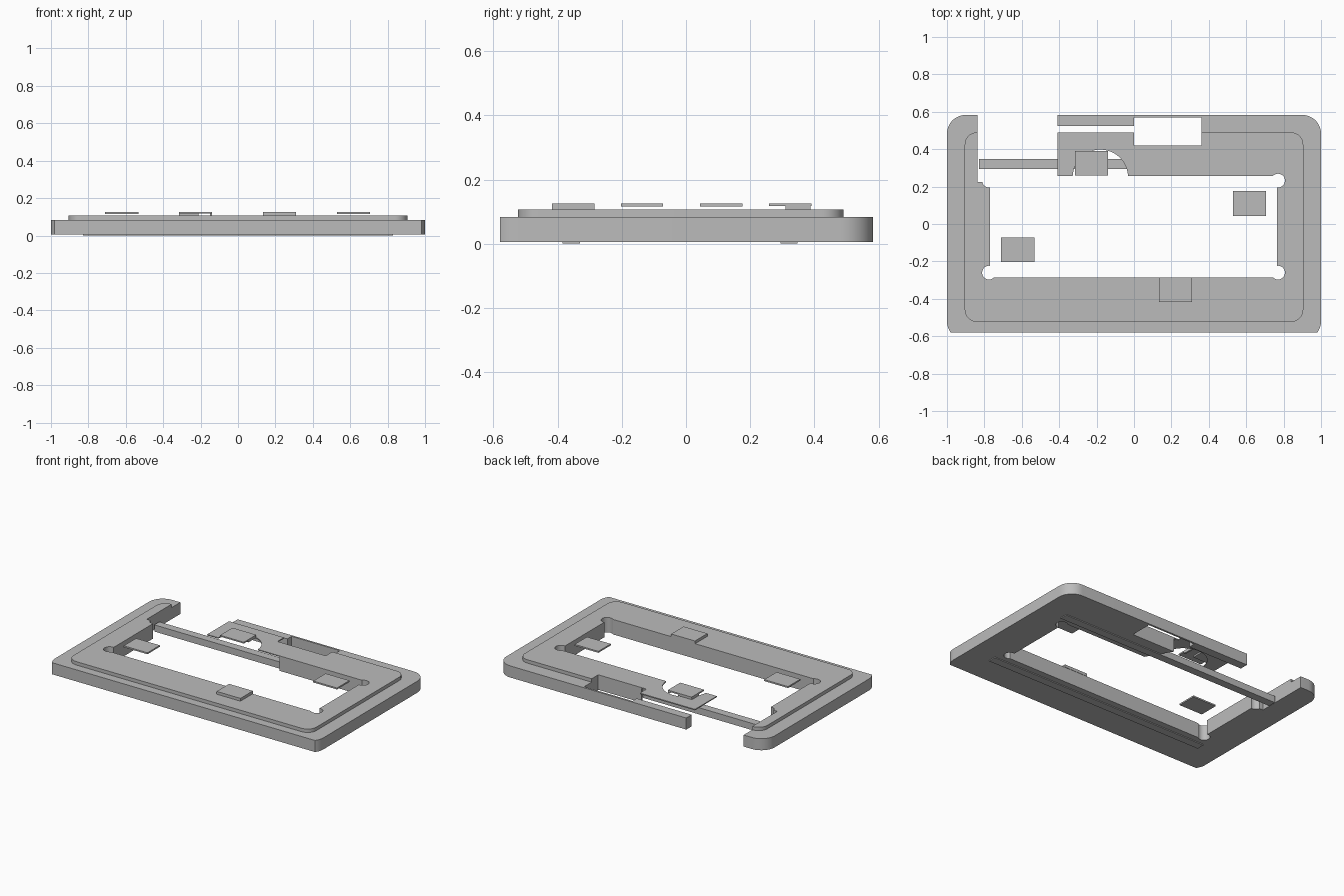
import bpy, bmesh, math

if "Cube" in bpy.data.objects:
    bpy.data.objects.remove(bpy.data.objects["Cube"], do_unlink=True)

grey = bpy.data.materials.new("plain grey")
grey.use_nodes = True
grey.diffuse_color = (0.5, 0.5, 0.5, 1)
grey.node_tree.nodes["Principled BSDF"].inputs["Base Color"].default_value = (0.5, 0.5, 0.5, 1)


def prism(name, outline, z0, z1):
    """Extrude a counter-clockwise outline from z0 to z1."""
    bm = bmesh.new()
    face = bm.faces.new([bm.verts.new((x, y, z0)) for x, y in outline])
    top = bmesh.ops.extrude_face_region(bm, geom=[face])["geom"]
    for v in top:
        if isinstance(v, bmesh.types.BMVert):
            v.co.z = z1
    bmesh.ops.recalc_face_normals(bm, faces=bm.faces)
    mesh = bpy.data.meshes.new(name)
    bm.to_mesh(mesh)
    bm.free()
    mesh.materials.append(grey)
    ob = bpy.data.objects.new(name, mesh)
    bpy.context.collection.objects.link(ob)
    return ob


def rect(x0, x1, y0, y1):
    return [(x0, y0), (x1, y0), (x1, y1), (x0, y1)]


def circle(x, y, r, n=32):
    return [(x + r * math.cos(math.tau * i / n), y + r * math.sin(math.tau * i / n))
            for i in range(n)]


def rounded(x0, x1, y0, y1, r, n=10):
    """Rectangle with four rounded corners."""
    pts = []
    corners = [(x1 - r, y1 - r), (x0 + r, y1 - r), (x0 + r, y0 + r), (x1 - r, y0 + r)]
    for q, (cx, cy) in enumerate(corners):
        for i in range(n + 1):
            a = (q + i / n) * math.pi / 2
            pts.append((cx + r * math.cos(a), cy + r * math.sin(a)))
    return pts


def combine(target, other, operation):
    """Boolean the other object into the target, then drop it."""
    mod = target.modifiers.new(operation, "BOOLEAN")
    mod.operation, mod.object, mod.solver = operation, other, "EXACT"
    bpy.context.view_layer.objects.active = target
    bpy.ops.object.modifier_apply(modifier=mod.name)
    bpy.data.objects.remove(other, do_unlink=True)


# Base slab with a raised step; the front edge is trimmed through its round corners
frame = prism("frame", rounded(-1, 1, -0.62, 0.583, 0.1), 0.006, 0.084)
combine(frame, prism("front_trim", rect(-1.2, 1.2, -0.9, -0.58), -0.1, 0.3), "DIFFERENCE")
combine(frame, prism("raised_step", rounded(-0.905, 0.905, -0.523, 0.49, 0.065), 0.06, 0.107), "UNION")

# Openings: window, corner reliefs, side gap, rear pocket, round notch
cuts = [rect(-0.77, 0.765, -0.287, 0.257),
        rect(-0.838, -0.41, 0.225, 0.8),
        rect(0, 0.36, 0.42, 0.57),
        circle(-0.18, 0.25, 0.148, 48)]
cuts += [circle(x, y, 0.037) for x in (-0.775, 0.77) for y in (-0.26, 0.232)]
for outline in cuts:
    combine(frame, prism("cutter", outline, -0.1, 0.3), "DIFFERENCE")

# Cavity below the thin rear shelf
cavity = [(-0.5, 0.2), (0.13, 0.2), (0.13, 0.26), (0.03, 0.43), (0, 0.43), (0, 0.525), (-0.5, 0.525)]
combine(frame, prism("cavity", cavity, -0.1, 0.1), "DIFFERENCE")

# Long bars running under the frame
prism("rear_bar", rect(-0.83, 0.83, 0.294, 0.348), 0, 0.045)
prism("front_bar", rect(-0.83, 0.83, -0.385, -0.33), 0, 0.045)

# Small tabs above the frame
tabs = [("right_tab", -0.71, -0.203, 0.116), ("left_tab", 0.53, 0.044, 0.116),
        ("front_tab", 0.133, -0.417, 0.107), ("rear_tab", -0.315, 0.259, 0.117)]
for name, x, y, z in tabs:
    prism(name, rect(x, x + 0.177, y, y + 0.132), z, 0.126)

# Supports under the rear tab
prism("rear_tab_support", rect(-0.315, -0.212, 0.31, 0.387), 0.106, 0.118)
prism("rear_tab_side_support", rect(-0.15, -0.138, 0.31, 0.387), 0.106, 0.118)

# Smooth round corners, crisp edges elsewhere
bpy.ops.object.select_all(action="DESELECT")
frame.select_set(True)
bpy.context.view_layer.objects.active = frame
bpy.ops.object.shade_smooth_by_angle(angle=math.radians(30))
